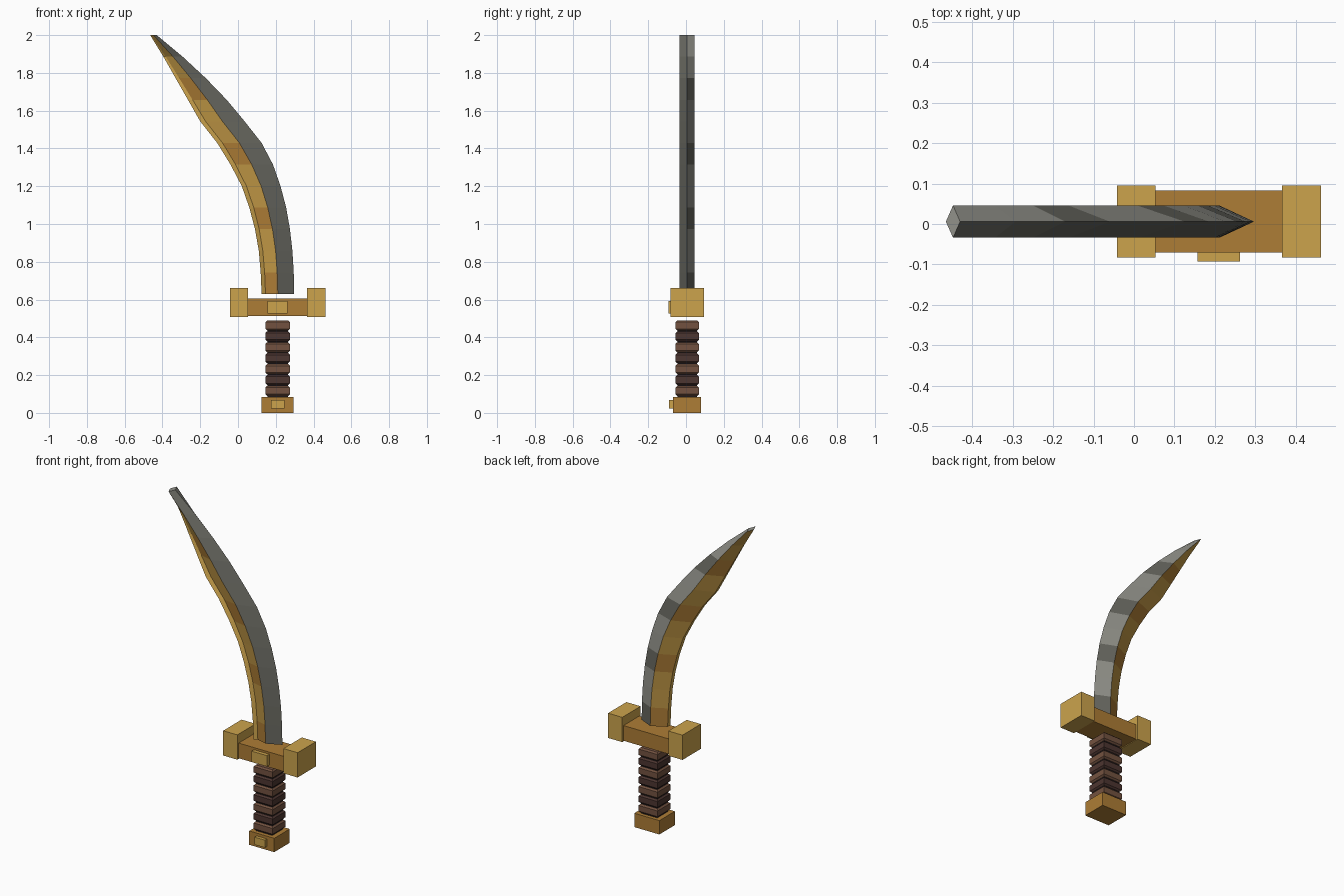
import bpy, bmesh

if "Cube" in bpy.data.objects:
    bpy.data.objects.remove(bpy.data.objects["Cube"])

CX, CY = 0.21, 0.006  # axis of the handle


def material(name, srgb):
    m = bpy.data.materials.new(name)
    lin = [c / 12.92 if c <= 0.04045 else ((c + 0.055) / 1.055) ** 2.4 for c in srgb]
    m.diffuse_color = (*lin, 1)
    m.use_nodes = True
    m.node_tree.nodes["Principled BSDF"].inputs["Base Color"].default_value = m.diffuse_color
    return m


light_gold = material("light gold", (0.80, 0.64, 0.30))
blade_gold = material("blade gold", (0.75, 0.59, 0.27))
dark_gold = material("dark gold", (0.68, 0.49, 0.21))
light_steel = material("light steel", (0.57, 0.57, 0.54))
dark_steel = material("dark steel", (0.40, 0.40, 0.37))
light_leather = material("light leather", (0.45, 0.32, 0.25))
dark_leather = material("dark leather", (0.30, 0.21, 0.19))
core_black = material("core black", (0.17, 0.14, 0.15))


def finish(name, bm, mats):
    bmesh.ops.recalc_face_normals(bm, faces=bm.faces)
    me = bpy.data.meshes.new(name)
    bm.to_mesh(me)
    bm.free()
    for m in mats:
        me.materials.append(m)
    ob = bpy.data.objects.new(name, me)
    bpy.context.collection.objects.link(ob)
    return ob


def box(name, x, y, z, mat, chamfer=0):
    """Box from (min, max) ranges, with optional chamfer on the level edges."""
    bm = bmesh.new()
    bmesh.ops.create_cube(bm, size=1)
    for v in bm.verts:
        for i, (lo, hi) in enumerate((x, y, z)):
            v.co[i] = lo if v.co[i] < 0 else hi
    if chamfer:
        level = [e for e in bm.edges if abs(e.verts[0].co.z - e.verts[1].co.z) < 1e-6]
        bmesh.ops.bevel(bm, geom=level, offset=chamfer, segments=1, affect='EDGES')
    return finish(name, bm, [mat])


# Pommel and its front plate
box("pommel", (0.125, 0.295), (-0.07, 0.08), (0, 0.085), dark_gold)
box("pommel_plate", (0.175, 0.245), (-0.09, -0.06), (0.022, 0.068), light_gold)

# Grip: dark core with seven alternating wraps
box("grip_core", (CX - 0.055, CX + 0.055), (CY - 0.052, CY + 0.052), (0.08, 0.487), core_black)
for i in range(7):
    z = 0.09 + i * 0.0577
    box(f"grip_wrap_{i + 1}", (CX - 0.065, CX + 0.065), (CY - 0.062, CY + 0.062),
        (z, z + 0.053), dark_leather if i % 2 else light_leather, 0.009)

# Guard bar, end blocks and front plate
box("guard_bar", (0.045, 0.37), (-0.07, 0.083), (0.512, 0.605), dark_gold)
for side, name in ((-1, "left"), (1, "right")):
    c = CX + side * 0.2045
    box(f"guard_end_{name}", (c - 0.048, c + 0.048), (-0.083, 0.095), (0.508, 0.66), light_gold)
box("guard_plate", (0.157, 0.262), (-0.093, -0.06), (0.525, 0.592), light_gold)

# Blade: cross-section swept through 12 equal height steps
outer = [.297, .295, .288, .275, .255, .225, .185, .125, .035, -.06, -.17, -.293, -.43]
inner = [.125, .12, .11, .09, .06, .02, -.04, -.11, -.2, -.265, -.33, -.395, -.465]
bm = bmesh.new()
rings = []
for k, (o, i) in enumerate(zip(outer, inner)):
    z = 0.63 + k * 1.37 / 12
    mid, w = (o + i) / 2, o - i
    t = min(1, (12 - k) / 4)  # the inner rim fades out at the tip
    section = [(o, 0), (mid, 0.04), (i, -0.006 * t), (i, -0.034 * t),
               (i + 0.12 * w, -0.022 * t - 0.01 * (1 - t)), (mid, -0.04)]
    rings.append([bm.verts.new((x, CY + y, z)) for x, y in section])
mats = [light_steel, dark_steel, blade_gold, dark_gold, light_gold]
for k in range(12):
    dark = k % 3 == 0  # every third step is darker
    steel, gold = (1, 3) if dark else (0, 2)
    for j, m in enumerate((steel, gold, 4, 4, gold, 1)):
        a, b, n = rings[k], rings[k + 1], (j + 1) % 6
        bm.faces.new((a[j], a[n], b[n], b[j])).material_index = m
for ring in (rings[0], rings[-1]):
    bm.faces.new(ring).material_index = 0
finish("blade", bm, mats)
